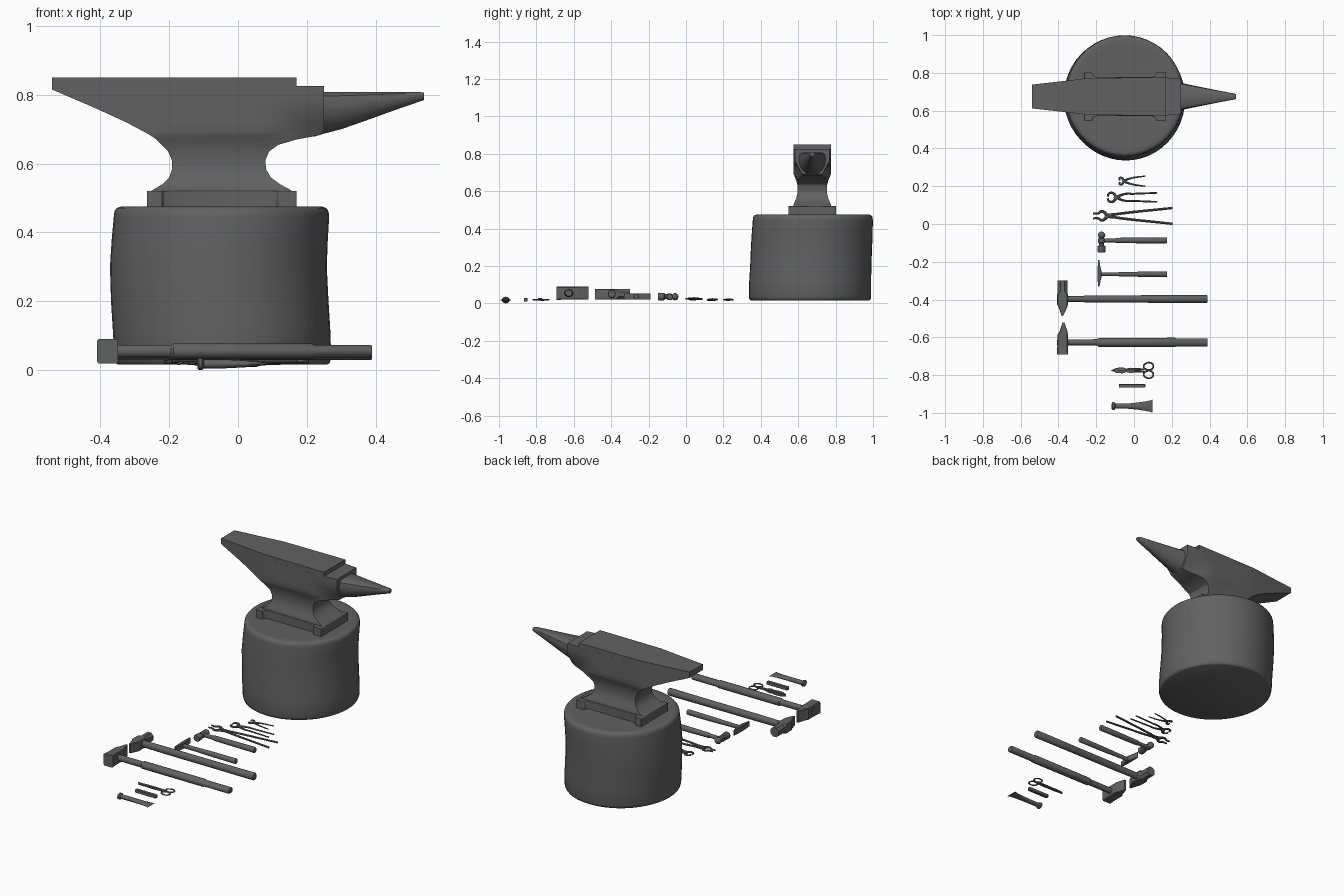
import bpy, bmesh
from math import sin, cos, pi, radians

dark = bpy.data.materials.new("dark_grey")
dark.diffuse_color = (.12, .12, .12, 1)


def finish(ob, bevel=0, angle=35):
    bpy.ops.object.select_all(action='DESELECT')
    ob.select_set(True)
    bpy.context.view_layer.objects.active = ob
    ob.data.materials.append(dark)
    if bevel:
        m = ob.modifiers.new("bevel", 'BEVEL')
        m.width, m.segments, m.angle_limit = bevel, 2, radians(40)
    bpy.ops.object.shade_smooth_by_angle(angle=radians(angle))
    return ob


def loft(name, rings, bevel=0, angle=35):
    """Skin equal-length rings of points, capped at both ends."""
    bm = bmesh.new()
    vs = [[bm.verts.new(p) for p in r] for r in rings]
    n = len(vs[0])
    for a, b in zip(vs, vs[1:]):
        for i in range(n):
            bm.faces.new((a[i], a[(i + 1) % n], b[(i + 1) % n], b[i]))
    bm.faces.new(vs[0])
    bm.faces.new(vs[-1])
    bmesh.ops.recalc_face_normals(bm, faces=bm.faces)
    me = bpy.data.meshes.new(name)
    bm.to_mesh(me)
    bm.free()
    ob = bpy.data.objects.new(name, me)
    bpy.context.collection.objects.link(ob)
    return finish(ob, bevel, angle)


def oval(c, u, v, axis, n=20):
    """Ellipse around c, perpendicular to the axis."""
    pts = []
    for i in range(n):
        a, b = u * cos(2 * pi * i / n), v * sin(2 * pi * i / n)
        off = {'x': (0, a, b), 'y': (a, 0, b), 'z': (a, b, 0)}[axis]
        pts.append([p + q for p, q in zip(c, off)])
    return pts


def rod_x(name, y, z, secs, n=20):
    return loft(name, [oval((x, y, z), ry, rz, 'x', n) for x, ry, rz in secs])


def block_y(name, secs, bevel=0.003, cut=0.08):
    """Sections (y, x0, x1, z0, z1[, corner cut]) skinned along y."""
    rings = []
    for y, a, b, c, d, *k in secs:
        e = min(b - a, d - c) * (k[0] if k else cut)
        rings.append([(a + e, y, c), (b - e, y, c), (b, y, c + e), (b, y, d - e),
                      (b - e, y, d), (a + e, y, d), (a, y, d - e), (a, y, c + e)])
    return loft(name, rings, bevel)


def bar(name, pts, y0, z, sign=1, r=0.006, flat=0.8, closed=False):
    """Smooth bent bar through (x, dy, radius factor) points."""
    cu = bpy.data.curves.new(name, 'CURVE')
    cu.dimensions = '3D'
    cu.bevel_depth, cu.bevel_resolution, cu.resolution_u = r, 2, 6
    cu.use_fill_caps = True
    sp = cu.splines.new('BEZIER')
    sp.bezier_points.add(len(pts) - 1)
    sp.use_cyclic_u = closed
    for b, (x, dy, k) in zip(sp.bezier_points, pts):
        b.co = (x, sign * dy, 0)
        b.handle_left_type = b.handle_right_type = 'AUTO'
        b.radius = k
    ob = bpy.data.objects.new(name, cu)
    ob.location = (0, y0, z)
    ob.scale.z = flat
    bpy.context.collection.objects.link(ob)
    bpy.ops.object.select_all(action='DESELECT')
    ob.select_set(True)
    bpy.context.view_layer.objects.active = ob
    bpy.ops.object.convert(target='MESH')
    return finish(bpy.context.object)


def tongs(name, pts, y0, z, r, pivot):
    for s, tag in ((1, "upper"), (-1, "lower")):
        bar(f"{name}_{tag}_arm", pts, y0, z + s * 0.001, s, r)
    loft(name + "_rivet", [oval((pivot, y0, z + h), r * 1.5, r * 1.5, 'z', 12)
                           for h in (-r * 1.1, r * 1.1)])


# Wooden stump, slightly leaning with a rounded rim
stump = [(.016, -.045, .663, .304, .316), (.02, -.045, .663, .311, .323),
         (.035, -.044, .663, .315, .327), (.12, -.048, .664, .316, .326),
         (.2, -.053, .667, .316, .324), (.3, -.057, .671, .315, .324),
         (.38, -.053, .675, .314, .323), (.445, -.048, .678, .313, .321),
         (.462, -.048, .678, .311, .319), (.471, -.048, .678, .304, .312),
         (.475, -.048, .678, .292, .3), (.473, -.048, .678, .265, .273)]
loft("stump", [oval((x, y, z), a, b, 'z', 48) for z, x, y, a, b in stump], angle=50)

# Anvil base with four corner feet
AY = .675
q = [(-.265, .128), (-.222, .128), (-.217, .112), (-.2, .104),
     (.095, .104), (.112, .112), (.118, .128), (.17, .128)]
plan = [(x, AY - d) for x, d in q] + [(x, AY + d) for x, d in reversed(q)]
loft("anvil_base", [[(x, y, z) for x, y in plan] for z in (.465, .521)], .003)


# Anvil body: stacked outlines, narrow at the waist, the heel and under the horn
def half_width(x, z, w):
    t = [(-.54, .063), (-.36, .083), (-.24, .098), (.1, .101), (.17, .101), (.25, .093)]
    h = t[-1][1]
    for (a, u), (b, v) in zip(t, t[1:]):
        if x <= b:
            h = u + (v - u) * max(0, x - a) / (b - a)
            break
    under_horn = .102 - max(0, (x - .08) / .17) * max(0, .78 - z) * .55
    return min(w, h, under_horn if z > .64 else w)


body = [(.515, -.262, .165, .104), (.525, -.245, .15, .102), (.54, -.22, .122, .095),
        (.56, -.2, .095, .086), (.585, -.191, .081, .08), (.61, -.192, .08, .078),
        (.635, -.203, .09, .08), (.655, -.222, .118, .085), (.67, -.237, .17, .091),
        (.682, -.255, .235, .096), (.692, -.272, .25, .1), (.72, -.325, .25, .104),
        (.76, -.412, .25, .104), (.785, -.47, .25, .104), (.815, -.54, .25, .104),
        (.825, -.54, .25, .104)]
rings = []
for z, a, b, w in body:
    xs = [a + (b - a) * i / 16 for i in range(17)]
    side = [(x, half_width(x, z, w)) for x in xs]
    rings.append([(x, AY - d, z) for x, d in side] + [(x, AY + d, z) for x, d in reversed(side)])
loft("anvil_body", rings, angle=30)
face = [(x, half_width(x, .82, 1)) for x in (-.54, -.36, -.24, .17)]
face = [(x, AY - d) for x, d in face] + [(x, AY + d) for x, d in reversed(face)]
loft("anvil_face", [[(x, y, z) for x, y in face] for z in (.825, .85)])

# Horn: flat-topped, rounded underneath, narrowing to a blunt tip
horn = []
for x, w, top, bot in [(.22, .08, .808, .678), (.25, .072, .808, .687), (.3, .061, .808, .7),
                       (.38, .045, .808, .728), (.46, .029, .808, .757), (.53, .016, .808, .781),
                       (.541, .012, .806, .785)]:
    h = top - bot
    prof = [(w * cos(pi * i / 12), top - h * .3 - h * .7 * sin(pi * i / 12)) for i in range(13)]
    prof += [(-w * .93, top - h * .1), (-w * .7, top), (w * .7, top), (w * .93, top - h * .1)]
    horn.append([(x, AY + y, z) for y, z in prof])
loft("anvil_horn", horn, angle=40)

# Nippers, pincers and long tongs
tongs("nippers", [(-.073, .004, .6), (-.078, .014, .9), (-.067, .018, 1), (-.052, 0, 1.3),
                  (-.02, -.014, .9), (.06, -.027, .6)], .227, .02, .0055, -.053)
tongs("pincers", [(-.136, .003, .6), (-.136, .016, .9), (-.116, .024, 1), (-.09, 0, 1.3),
                  (-.053, -.017, .9), (.0, -.019, .8), (.123, -.024, .7)], .141, .02, .0065, -.098)
tongs("long_tongs", [(-.216, .013, .7), (-.19, .013, .9), (-.17, .024, 1), (-.136, 0, 1.5),
                     (-.1, -.008, 1), (.204, -.042, .9)], .043, .024, .007, -.138)

# Ball hammer
rod_x("ball_hammer_handle", -.087, .035, [(-.19, .01, .012), (-.1, .01, .012), (-.095, .014, .015),
                                          (.02, .015, .016), (.17, .0165, .017), (.175, .014, .015)])
peen = [(-.041, .004), (-.044, .012), (-.051, .018), (-.06, .02), (-.068, .017), (-.074, .012),
        (-.078, .018), (-.097, .018), (-.102, .013), (-.113, .013), (-.117, .02), (-.145, .021),
        (-.15, .018)]
loft("ball_hammer_head", [oval((-.172, y, .036), r, r, 'y') for y, r in peen])

# Light cross hammer with a thin head
rod_x("light_hammer_handle", -.266, .036, [(-.192, .009, .012), (-.1, .01, .013),
                                           (0, .013, .015), (.17, .015, .016), (.175, .013, .014)])
block_y("light_hammer_head", [(-.19, -.19, -.184, .02, .054), (-.225, -.192, -.178, .02, .054),
                              (-.25, -.193, -.172, .02, .054), (-.282, -.193, -.172, .02, .054),
                              (-.305, -.192, -.178, .021, .053), (-.332, -.189, -.183, .022, .052)], 0)

# Sledge with an octagonal face and a wedge peen pointing to the front
rod_x("sledge_handle", -.397, .051, [(-.408, .015, .02), (-.34, .015, .02), (-.2, .019, .021),
                                     (.1, .02, .021), (.385, .021, .022), (.39, .018, .019)])
block_y("sledge_head", [(-.3, -.405, -.352, .022, .076, .28), (-.36, -.405, -.352, .022, .076, .28),
                        (-.375, -.408, -.35, .02, .078), (-.425, -.408, -.35, .02, .078),
                        (-.437, -.4, -.352, .02, .078), (-.486, -.384, -.375, .021, .077)], 0)

# Great sledge with a grip sleeve and a wedge peen
rod_x("great_sledge_handle", -.627, .055, [(-.408, .016, .021), (-.34, .016, .018), (-.195, .017, .018),
                                           (-.188, .023, .022), (.215, .025, .022), (.222, .022, .018),
                                           (.385, .022, .018), (.39, .019, .016)])
block_y("great_sledge_head", [(-.522, -.378, -.368, .021, .089), (-.572, -.395, -.352, .02, .09),
                              (-.585, -.406, -.35, .02, .09), (-.645, -.406, -.35, .02, .09),
                              (-.692, -.409, -.348, .019, .091)], 0)

# Snips: two blades, shanks and finger loops
for s, tag in ((1, "upper"), (-1, "lower")):
    Y = -.775
    blade = [(-.122, 0), (-.095, .013), (-.06, .016), (-.04, .009), (-.02, .014),
             (0, .01), (.0, -.004), (-.06, -.003)]
    loft(f"snips_{tag}_blade", [[(x, Y + s * d, z) for x, d in blade]
                                for z in (.02 - s * .004 - .004, .02 - s * .004 + .004)], .001)
    bar(f"snips_{tag}_shank", [(-.01, .006, 1.2), (.025, .006, 1), (.055, .006, .9)], Y, .02, s, .0055)
    bar(f"snips_{tag}_loop", [(.051, .02, 1), (.063, .037, 1), (.09, .039, 1), (.102, .025, 1),
                              (.096, .008, 1), (.066, .005, 1)], Y, .02, s, .0045, closed=True)

# Square punch and flared chisel
loft("punch", [[(x, -.857 + a * r, .019 + b * r) for a, b in ((-1, -1), (1, -1), (1, 1), (-1, 1))]
               for x, r in ((-.08, .008), (-.076, .0095), (.055, .0095), (.06, .008))], .002)
rod_x("chisel", -.964, .018, [(-.118, .014, .013), (-.114, .021, .018), (-.104, .021, .018),
                              (-.099, .013, .013), (-.04, .013, .013), (.02, .019, .01),
                              (.06, .025, .006), (.09, .031, .003), (.097, .035, .001)], 16)
